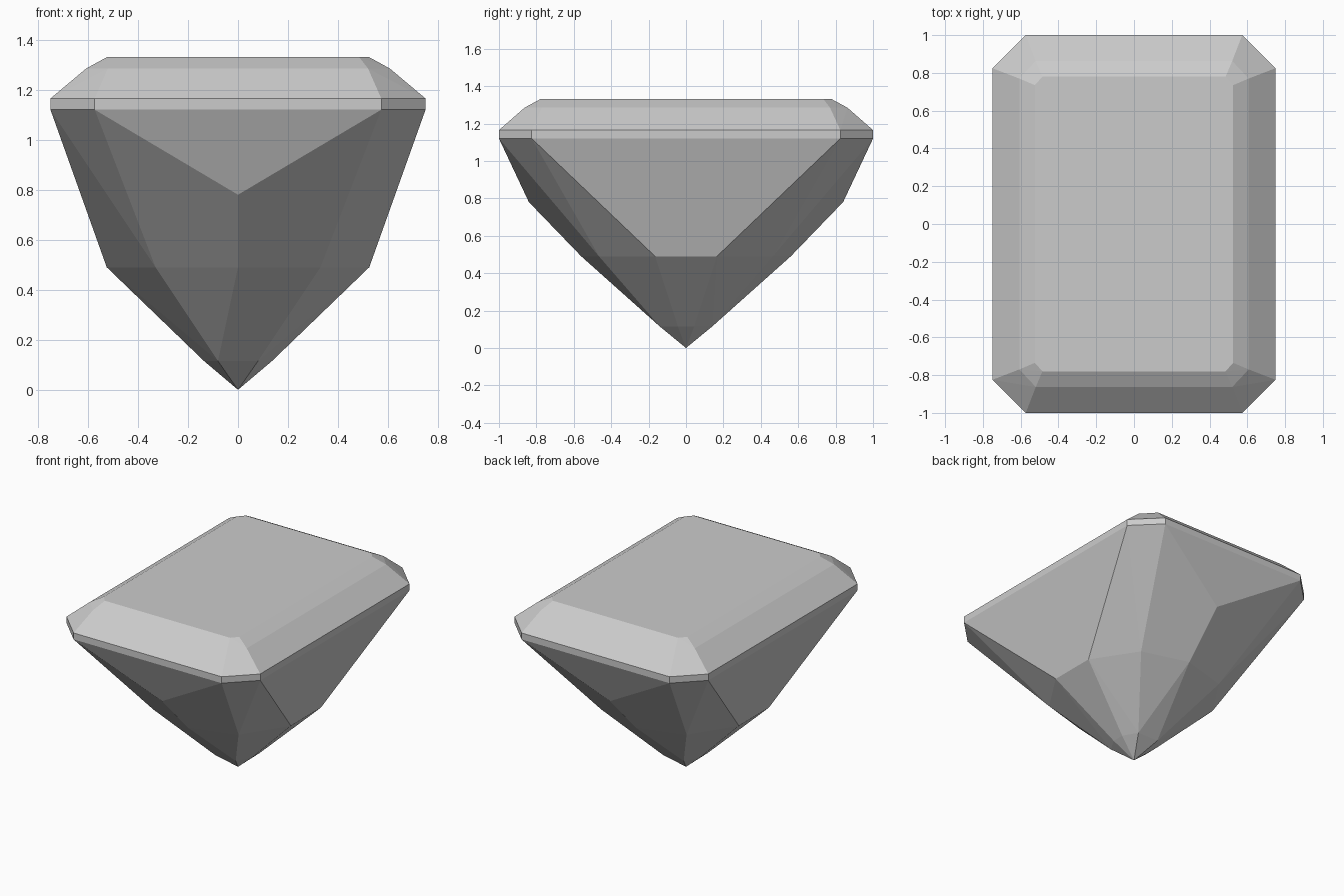
import bpy
import bmesh
import math

cube = bpy.data.objects.get("Cube")
if cube:
    bpy.data.objects.remove(cube, do_unlink=True)


def make_material(name, color):
    mat = bpy.data.materials.new(name)
    mat.use_nodes = True
    mat.diffuse_color = color
    mat.node_tree.nodes["Principled BSDF"].inputs["Base Color"].default_value = color
    return mat


# One quarter of the cut stone, as (x, y, z) facet corners
table = [(0.485, 0.78, 1.33), (0.525, 0.735, 1.33)]
crown_step = [(0.52, 0.863, 1.285), (0.607, 0.77, 1.285)]
girdle = [(0.573, 1.0, z) for z in (1.12, 1.165)] + [(0.75, 0.825, z) for z in (1.12, 1.165)]
pavilion = [(0, 0.84, 0.78), (0, 0.56, 0.49), (0.33, 0.465, 0.49), (0.525, 0.165, 0.49)]
culet = [(0.08, 0.14, 0.115), (0.136, 0.043, 0.115), (0, 0, 0)]

# Mirror the corners into all four quarters and wrap them in flat facets
corners = {
    (sx * x + 0.0, sy * y + 0.0, z)
    for x, y, z in table + crown_step + girdle + pavilion + culet
    for sx in (-1, 1)
    for sy in (-1, 1)
}
bm = bmesh.new()
for co in sorted(corners):
    bm.verts.new(co)
bmesh.ops.convex_hull(bm, input=bm.verts)
bmesh.ops.dissolve_limit(bm, angle_limit=math.radians(0.5), verts=bm.verts, edges=bm.edges)
bmesh.ops.recalc_face_normals(bm, faces=bm.faces)

mesh = bpy.data.meshes.new("cut_gem")
bm.to_mesh(mesh)
bm.free()
mesh.materials.append(make_material("pale_grey", (0.6, 0.6, 0.6, 1)))
gem = bpy.data.objects.new("cut_gem", mesh)
bpy.context.collection.objects.link(gem)
